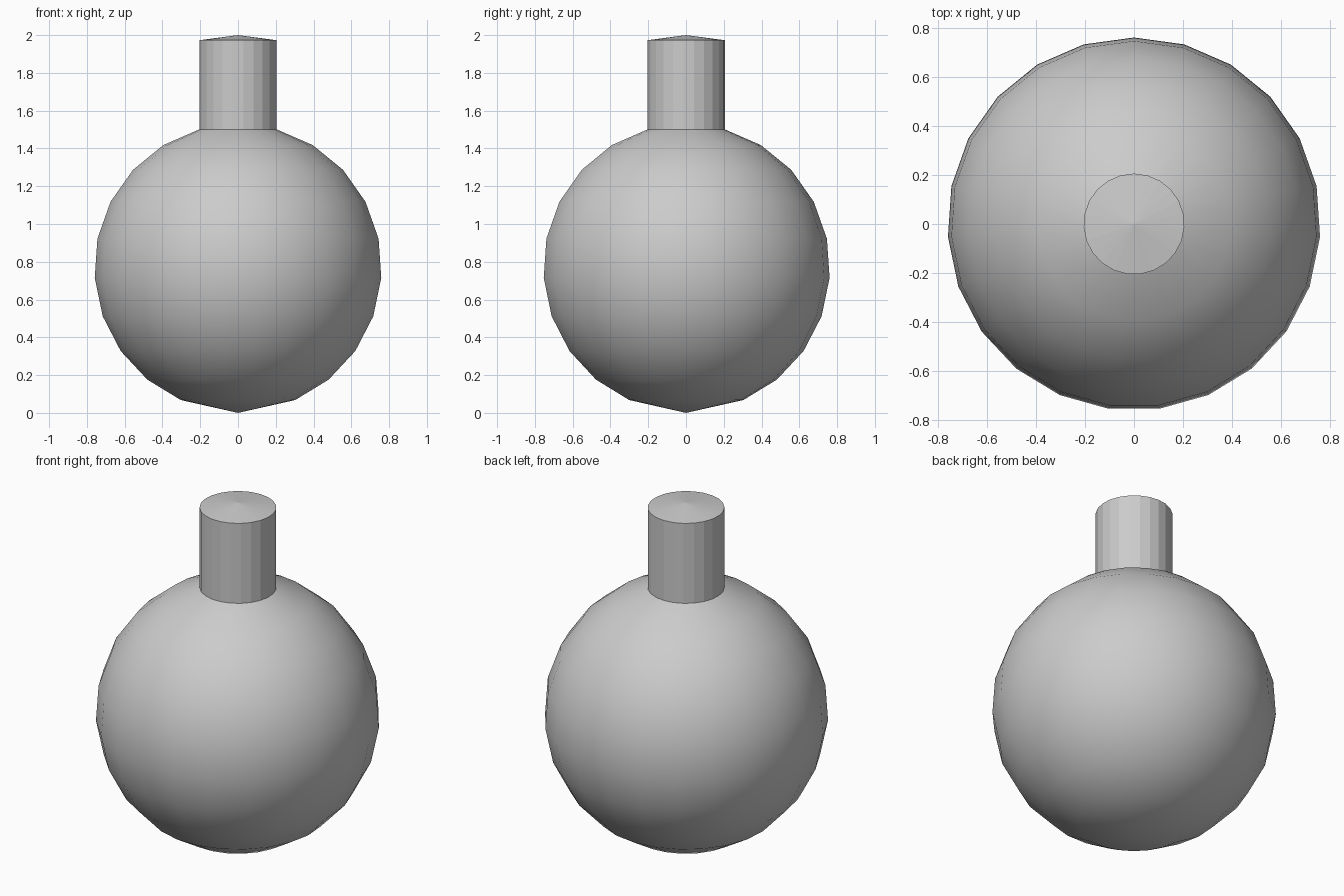
import bpy, bmesh
from math import sin, cos, pi

if "Cube" in bpy.data.objects:
    bpy.data.objects.remove(bpy.data.objects["Cube"])

SIDES = 23
STEP = 2 * pi / SIDES
R, CENTRE = 0.762, 0.767


def lathe(name, profile, smooth):
    """Revolve (radius, z) points around z; radius 0 makes a pole."""
    bm = bmesh.new()
    rings = []
    for r, z in profile:
        n = SIDES if r > 0 else 1
        # one corner points towards +y
        rings.append([bm.verts.new((r * sin(-i * STEP), r * cos(i * STEP), z))
                      for i in range(n)])
    for low, high in zip(rings, rings[1:]):
        for i in range(SIDES):
            j = (i + 1) % SIDES
            quad = [low[i % len(low)], low[j % len(low)],
                    high[j % len(high)], high[i % len(high)]]
            face = bm.faces.new(list(dict.fromkeys(quad)))
            face.smooth = smooth
    bmesh.ops.recalc_face_normals(bm, faces=bm.faces)
    mesh = bpy.data.meshes.new(name)
    bm.to_mesh(mesh)
    bm.free()
    obj = bpy.data.objects.new(name, mesh)
    bpy.context.collection.objects.link(obj)
    return obj


# Round bulb: sphere with a slightly pointed base, open under the neck
angles = [(k + 1.5) * STEP for k in range(10)]
bulb = [(0, 0)] + [(R * sin(a), CENTRE - R * cos(a)) for a in angles]
lathe("bulb", bulb, True)

# Straight neck with a shallow conical cap
neck_r, neck_z = bulb[-1]
lathe("neck", [(neck_r, neck_z), (neck_r, 1.973), (0, 2.0)], False)
